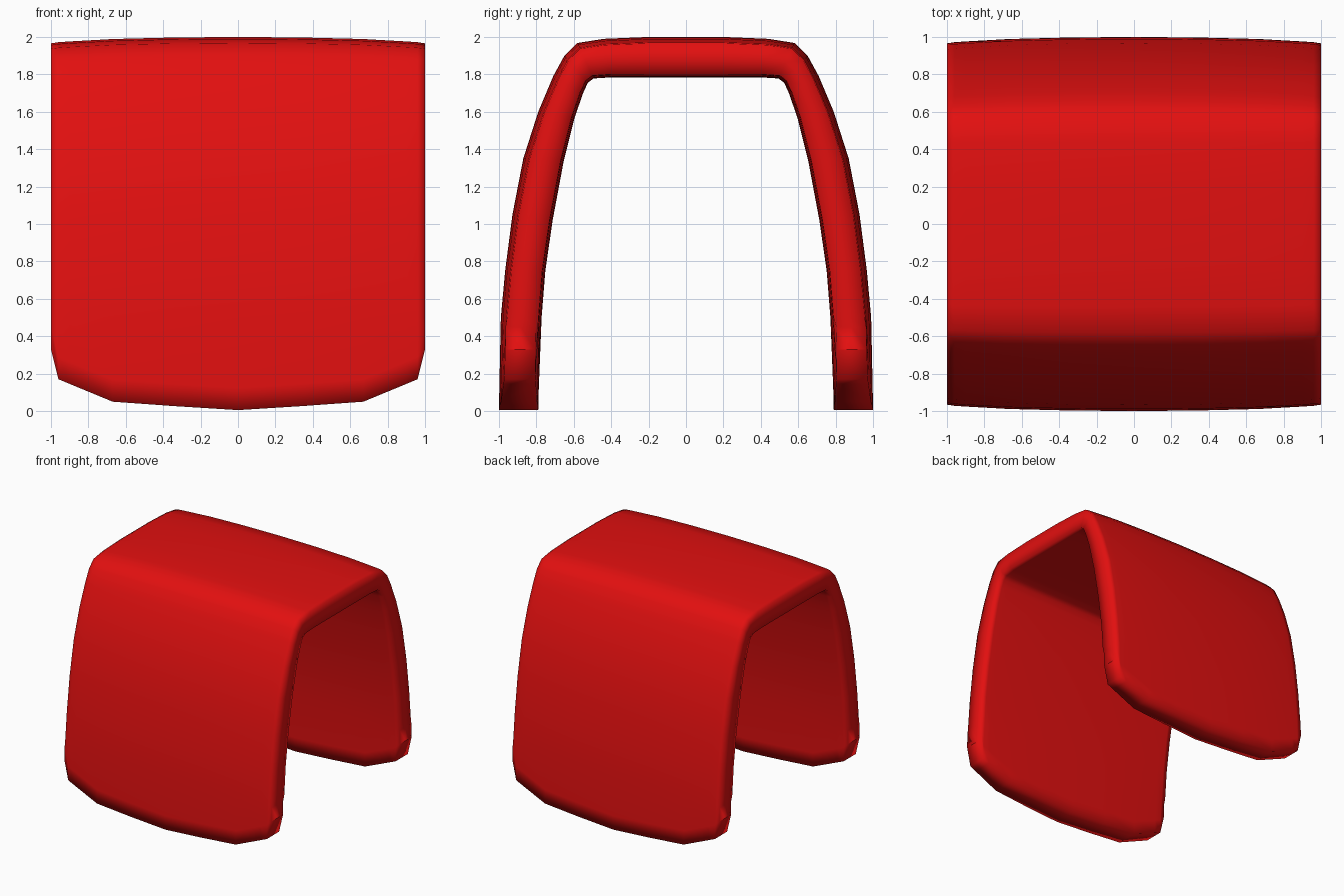
import bpy, bmesh
from mathutils import Vector

if "Cube" in bpy.data.objects:
    bpy.data.objects.remove(bpy.data.objects["Cube"])

red = bpy.data.materials.new("bright red")
red.diffuse_color = (0.76, 0.005, 0.005, 1)
red.use_nodes = True
red.node_tree.nodes["Principled BSDF"].inputs["Base Color"].default_value = red.diffuse_color

# Half profile of the arch: (outer y, outer z, inner y, inner z); z None-like values < 0.3 follow the hem
HALF = [(1.0, 0.0, .79, 0.0), (.998, .12, .787, .12), (.99, .5, .772, .5),
        (.967, .75, .752, .75), (.928, 1.05, .713, 1.02), (.87, 1.35, .655, 1.33),
        (.79, 1.60, .595, 1.57), (.71, 1.79, .55, 1.70), (.65, 1.90, .525, 1.755),
        (.58, 1.968, .495, 1.778), (.44, 1.99, .40, 1.784), (.2, 2.0, .2, 1.784)]
STATIONS = HALF + [(0, 2.0, 0, 1.784)] + [(-a, b, -c, d) for a, b, c, d in reversed(HALF)]

# Columns across the width: (x, inward bow, hem height)
COLS = [(0, 0, .005), (.35, .003, .027), (.67, .011, .05), (.9, .024, .145), (.96, .028, .17), (1.0, .034, .33)]
COLS = [(-x, b, h) for x, b, h in reversed(COLS[1:])] + COLS


def hem(z, h):
    # raise the lowest two rows so the bottom edge curves up at the corners
    return z + h if z < .3 else z


bm = bmesh.new()
loops = []
for oy, oz, iy, iz in STATIONS:
    outer, inner = [], []
    for x, bow, h in COLS:
        o = Vector((x, oy, hem(oz, h)))
        i = Vector((x, iy, hem(iz, h)))
        d = (i - o).normalized()
        outer.append(o + d * bow)
        inner.append(i - d * bow * .5)
    right = (outer[-1] + inner[-1]) / 2      # rim centre points
    left = (outer[0] + inner[0]) / 2
    loops.append([bm.verts.new(p) for p in outer + [right] + inner[::-1] + [left]])

# Skin of the arch
n = len(loops[0])
for a, b in zip(loops, loops[1:]):
    for k in range(n):
        m = (k + 1) % n
        bm.faces.new((a[k], a[m], b[m], b[k]))

# Bottom edges of both legs
c = len(COLS)
for L in (loops[0], loops[-1]):
    for k in range(c - 1):
        bm.faces.new((L[k], L[k + 1], L[2 * c - 1 - k], L[2 * c - k]))
    bm.faces.new((L[c - 1], L[c], L[c + 1]))
    bm.faces.new((L[2 * c], L[2 * c + 1], L[0]))

bmesh.ops.recalc_face_normals(bm, faces=bm.faces)
for f in bm.faces:
    f.smooth = True
mesh = bpy.data.meshes.new("arch_shell")
bm.to_mesh(mesh)
bm.free()
mesh.materials.append(red)
arch = bpy.data.objects.new("arch_shell", mesh)
bpy.context.collection.objects.link(arch)
